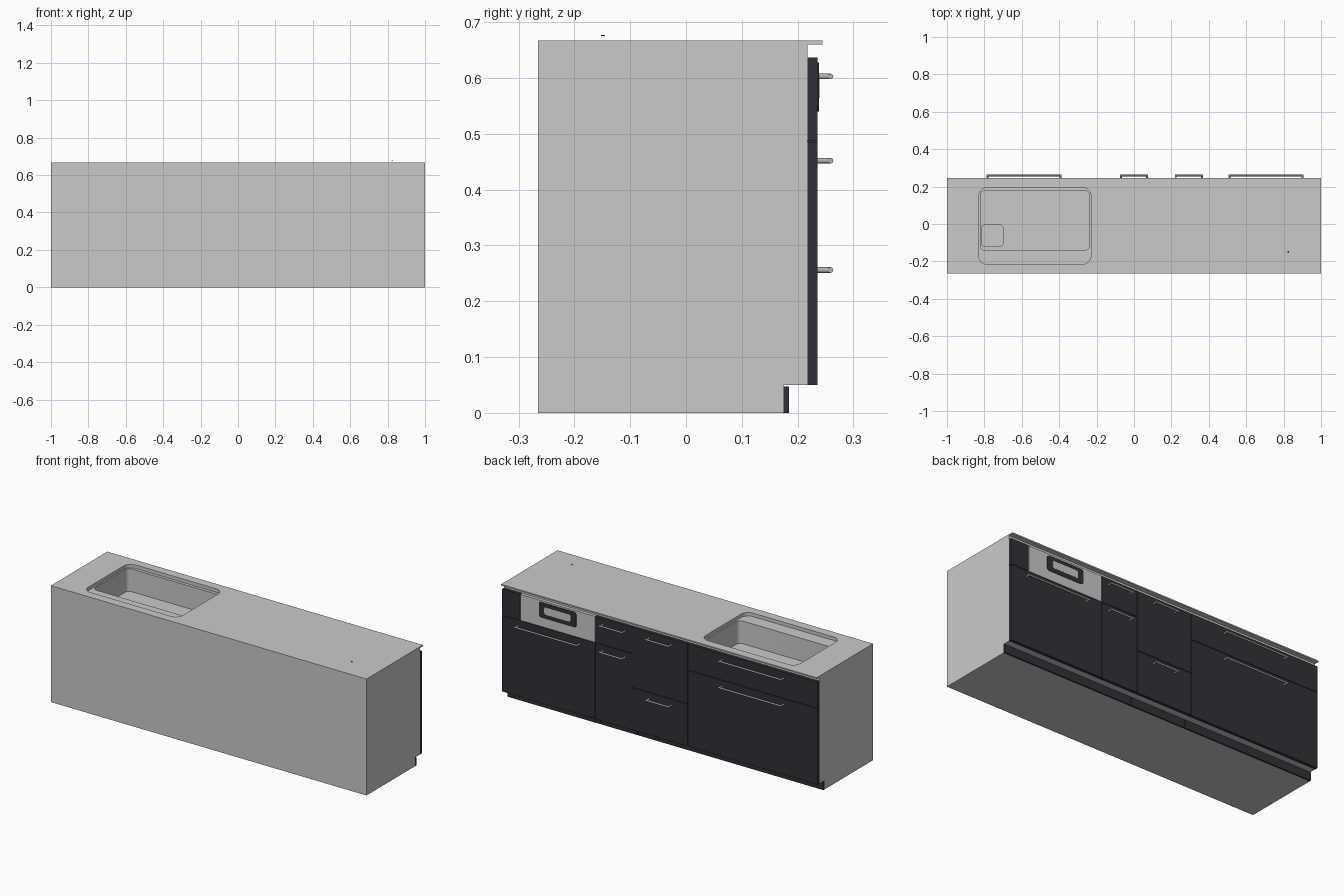
import bpy, bmesh, math
from mathutils import Vector

cube = bpy.data.objects.get("Cube")
if cube:
    bpy.data.objects.remove(cube, do_unlink=True)


def material(name, colour, rough=0.5):
    m = bpy.data.materials.new(name)
    m.use_nodes = True
    m.diffuse_color = (*colour, 1)
    bsdf = m.node_tree.nodes["Principled BSDF"]
    bsdf.inputs["Base Color"].default_value = (*colour, 1)
    bsdf.inputs["Roughness"].default_value = rough
    return m


GREY = material("light grey", (0.59, 0.59, 0.59))
DARK = material("charcoal", (0.031, 0.030, 0.038))
STEEL = material("handle steel", (0.45, 0.45, 0.45))

# Where the (u, v, depth) of a profile land for each extrusion axis
AXES = {"x": lambda u, v, d: (d, u, v),
        "y": lambda u, v, d: (u, d, v),
        "z": lambda u, v, d: (u, v, d)}


def prism(name, points, axis, lo, hi, mat):
    """Extrude a 2D outline along an axis."""
    bm = bmesh.new()
    place = AXES[axis]
    face = bm.faces.new([bm.verts.new(place(u, v, lo)) for u, v in points])
    top = bmesh.ops.extrude_face_region(bm, geom=[face])["geom"]
    shift = Vector(place(0, 0, hi - lo))
    bmesh.ops.translate(bm, vec=shift, verts=[g for g in top if isinstance(g, bmesh.types.BMVert)])
    bmesh.ops.recalc_face_normals(bm, faces=bm.faces)
    mesh = bpy.data.meshes.new(name)
    bm.to_mesh(mesh)
    bm.free()
    mesh.materials.append(mat)
    obj = bpy.data.objects.new(name, mesh)
    bpy.context.collection.objects.link(obj)
    return obj


def rect(u0, u1, v0, v1, r=0, steps=6):
    """Rectangle outline, with rounded corners if r is given."""
    if not r:
        return [(u0, v0), (u1, v0), (u1, v1), (u0, v1)]
    corners = [(u1 - r, v1 - r), (u0 + r, v1 - r), (u0 + r, v0 + r), (u1 - r, v0 + r)]
    pts = []
    for i, (cu, cv) in enumerate(corners):
        for s in range(steps + 1):
            a = math.pi / 2 * (i + s / steps)
            pts.append((cu + r * math.cos(a), cv + r * math.sin(a)))
    return pts


def select_only(obj):
    bpy.ops.object.select_all(action="DESELECT")
    obj.select_set(True)
    bpy.context.view_layer.objects.active = obj


def smooth(obj):
    select_only(obj)
    bpy.ops.object.shade_smooth_by_angle(angle=math.radians(35))


def cut(obj, outline, lo, hi):
    """Subtract a vertical prism."""
    cutter = prism("cutter", outline, "z", lo, hi, GREY)
    cutter.hide_render = True
    mod = obj.modifiers.new("cut", "BOOLEAN")
    mod.operation, mod.solver, mod.object = "DIFFERENCE", "EXACT", cutter
    select_only(obj)
    bpy.ops.object.modifier_apply(modifier=mod.name)
    bpy.data.objects.remove(cutter, do_unlink=True)


TOP = 0.667
FACE = 0.236     # outer plane of the drawer fronts
BACK = 0.218     # plane the fronts are mounted on

# Cabinet body and overhanging worktop as one side profile
body = prism("cabinet_body", [(-0.265, 0), (0.175, 0), (0.175, 0.05), (BACK, 0.05),
                              (BACK, 0.66), (0.245, 0.66), (0.245, TOP), (-0.265, TOP)],
             "x", -1, 1, GREY)

# Sink: shallow rim ledge, deep basin, square drain
cut(body, rect(-0.83, -0.23, -0.215, 0.195, 0.045), TOP - 0.02, TOP + 0.1)
cut(body, rect(-0.822, -0.238, -0.14, 0.178, 0.025), TOP - 0.15, TOP + 0.1)
cut(body, rect(-0.815, -0.70, -0.12, -0.005, 0.02), TOP - 0.165, TOP + 0.1)
smooth(body)


def handle(name, x, z, length):
    """Bar handle with two posts."""
    r = 0.005
    parts = []

    def rod(loc, depth, rot):
        bpy.ops.mesh.primitive_cylinder_add(vertices=12, radius=r, depth=depth,
                                            location=loc, rotation=rot)
        parts.append(bpy.context.object)

    rod((x, 0.259, z), length, (0, math.pi / 2, 0))
    for side in (-1, 1):
        rod((x + side * (length / 2 - r), (FACE + 0.259) / 2, z), 0.259 - FACE, (math.pi / 2, 0, 0))
    bpy.ops.object.select_all(action="DESELECT")
    for p in parts:
        p.select_set(True)
    bpy.context.view_layer.objects.active = parts[0]
    bpy.ops.object.join()
    obj = bpy.context.object
    obj.name = name
    obj.data.materials.append(STEEL)
    smooth(obj)


# Units: name, x range, seam height, handle heights, handle length
LOW, HIGH, GAP = 0.05, 0.637, 0.0015
UNITS = [("sink_unit", -1, -0.177, 0.487, (0.452, 0.603), 0.40),
         ("middle_unit", -0.177, 0.177, 0.293, (0.256, 0.603), 0.15),
         ("narrow_unit", 0.177, 0.41, 0.487, (0.452, 0.603), 0.15),
         ("dishwasher", 0.41, 1, 0.487, (0.452,), 0.40)]

for name, x0, x1, seam, heights, length in UNITS:
    left, right = x0 + GAP * (x0 > -1), x1 - GAP * (x1 < 1)
    prism(name + "_lower_front", rect(left, right, LOW, seam - GAP), "y", BACK, FACE, DARK)
    if name != "dishwasher":
        prism(name + "_upper_front", rect(left, right, seam + GAP, HIGH), "y", BACK, FACE, DARK)
    prism(name + "_toe_kick", rect(left, right, 0, 0.047), "y", 0.175, 0.185, DARK)
    for i, z in enumerate(heights):
        handle(f"{name}_handle_{i + 1}", (x0 + x1) / 2, z, length)

# Dishwasher control panel, filler strip and grip
prism("control_panel", rect(0.4115, 0.884, 0.4885, HIGH), "y", BACK, FACE, GREY)
prism("filler_strip", rect(0.886, 1, 0.4885, HIGH), "y", BACK, FACE, DARK)
prism("grip_frame", rect(0.53, 0.766, 0.54, 0.628, 0.012, 2), "y", FACE, FACE + 0.002, DARK)
prism("grip_inset", rect(0.565, 0.731, 0.564, 0.606, 0.008, 2), "y", FACE, FACE + 0.003, GREY)

# Small button floating just over the worktop
prism("worktop_button", rect(0.822, 0.828, -0.152, -0.145), "z", 0.675, 0.677, DARK)
